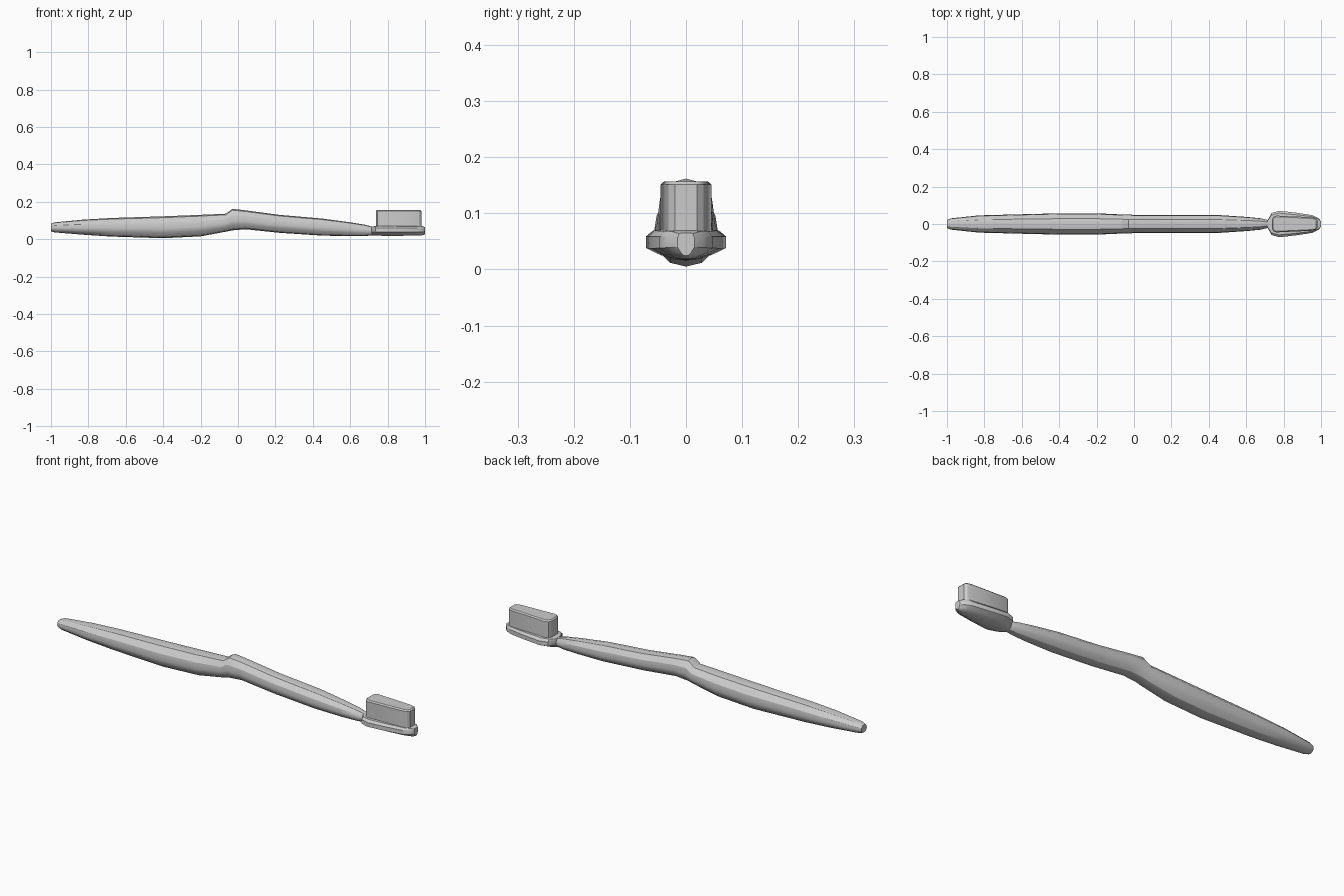
import bpy, bmesh
from math import radians

if "Cube" in bpy.data.objects:
    bpy.data.objects.remove(bpy.data.objects["Cube"])


def finish(name, bm, angle):
    bmesh.ops.recalc_face_normals(bm, faces=bm.faces)
    mesh = bpy.data.meshes.new(name)
    bm.to_mesh(mesh)
    bm.free()
    obj = bpy.data.objects.new(name, mesh)
    bpy.context.collection.objects.link(obj)
    bpy.ops.object.select_all(action='DESELECT')
    bpy.context.view_layer.objects.active = obj
    obj.select_set(True)
    bpy.ops.object.shade_smooth_by_angle(angle=radians(angle))
    return obj


def mirrored(half):
    """Close a half section running from top centre to bottom centre."""
    return half + [(-y, z) for y, z in reversed(half) if y > 0]


def loft(name, stations, section, angle=30):
    """Each station is (x, half width, bottom z, top z)."""
    bm = bmesh.new()
    rings = []
    for x, w, lo, hi in stations:
        mid, h = (lo + hi) / 2, (hi - lo) / 2
        rings.append([bm.verts.new((x, y * w, mid + z * h)) for y, z in section])
    n = len(section)
    for a, b in zip(rings, rings[1:]):
        for i in range(n):
            j = (i + 1) % n
            bm.faces.new((a[i], a[j], b[j], b[i]))
    bm.faces.new(rings[0])
    bm.faces.new(rings[-1])
    return finish(name, bm, angle)


# Curved handle with a thumb ridge in the middle
handle_section = mirrored([(0, 1), (0.5, 0.88), (0.92, 0.4), (1, -0.1),
                           (0.88, -0.5), (0.5, -0.88), (0, -1)])
loft("handle", [
    (-1.0, 0.022, 0.042, 0.082), (-0.98, 0.03, 0.036, 0.09),
    (-0.83, 0.046, 0.024, 0.104), (-0.68, 0.05, 0.014, 0.113),
    (-0.4, 0.057, 0.005, 0.122), (-0.2, 0.057, 0.015, 0.13),
    (-0.065, 0.051, 0.04, 0.136), (-0.03, 0.05, 0.047, 0.162),
    (0.04, 0.048, 0.053, 0.154), (0.22, 0.048, 0.034, 0.13),
    (0.45, 0.048, 0.019, 0.11), (0.6, 0.038, 0.016, 0.09),
    (0.68, 0.03, 0.017, 0.077), (0.72, 0.02, 0.02, 0.066)], handle_section)

# Tapered head with a flat top and rounded underside
head_section = mirrored([(0, 1), (0.55, 1), (0.82, 0.95), (1, 0.55), (1, -0.25),
                         (0.65, -0.7), (0.3, -1), (0, -1)])
loft("head", [
    (0.715, 0.022, 0.02, 0.067), (0.735, 0.058, 0.019, 0.07),
    (0.775, 0.071, 0.018, 0.071), (0.87, 0.06, 0.018, 0.07),
    (0.955, 0.047, 0.019, 0.07), (0.985, 0.032, 0.021, 0.069),
    (1.0, 0.015, 0.025, 0.065)], head_section)

# Bristle block: tapered outline extruded up with a bevelled rim
half = [(0.737, 0.022), (0.745, 0.038), (0.76, 0.045),
        (0.95, 0.036), (0.97, 0.031), (0.98, 0.02)]
outline = half + [(x, -y) for x, y in reversed(half)]
bm = bmesh.new()
base = bm.faces.new([bm.verts.new((x, y, 0.06)) for x, y in outline])
top = bmesh.ops.extrude_face_region(bm, geom=[base], use_keep_orig=True)
verts = [g for g in top["geom"] if isinstance(g, bmesh.types.BMVert)]
bmesh.ops.translate(bm, verts=verts, vec=(0, 0, 0.097))
rim = [e for e in bm.edges if all(v.co.z > 0.15 for v in e.verts)]
bmesh.ops.bevel(bm, geom=rim, offset=0.006, segments=1, affect='EDGES')
finish("bristles", bm, 30)
